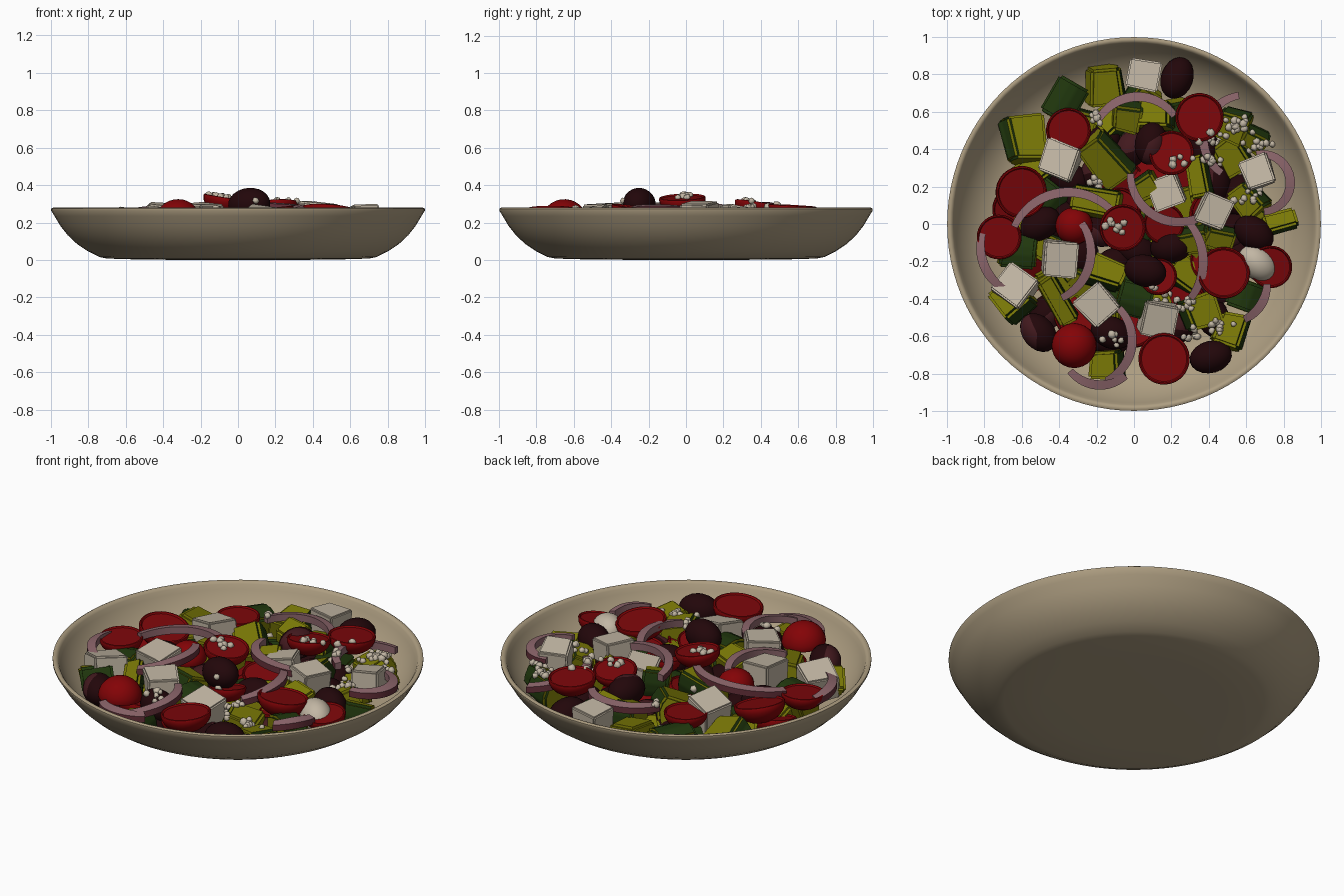
import bpy, bmesh, math, random
from mathutils import Matrix, Vector

if "Cube" in bpy.data.objects:
    bpy.data.objects.remove(bpy.data.objects["Cube"])

random.seed(7)


def mat(name, r, g, b):
    m = bpy.data.materials.new(name)
    m.diffuse_color = (r, g, b, 1)
    m.use_nodes = True
    m.node_tree.nodes["Principled BSDF"].inputs["Base Color"].default_value = m.diffuse_color
    return m


CERAMIC = mat("cream_ceramic", 0.42, 0.34, 0.22)
RED = mat("tomato_red", 0.23, 0.001, 0.002)
PULP = mat("tomato_cut", 0.20, 0.002, 0.003)
OLIVE = mat("olive_dark", 0.016, 0.002, 0.003)
OLIVE2 = mat("olive_purple", 0.055, 0.010, 0.013)
FLESH = mat("cucumber_flesh", 0.20, 0.195, 0.002)
SKIN = mat("cucumber_skin", 0.014, 0.037, 0.004)
FETA = mat("white_cheese", 0.54, 0.47, 0.37)
ONION = mat("onion_pale", 0.26, 0.13, 0.145)
PEEL = mat("onion_peel", 0.13, 0.03, 0.042)

# inner wall of the bowl, from rim to centre
INNER = [(0.966, 0.266), (0.955, 0.24), (0.92, 0.18), (0.87, 0.125), (0.81, 0.08),
         (0.74, 0.05), (0.66, 0.038), (0, 0.034)]


def floor_z(r):
    for (r1, z1), (r0, z0) in zip(INNER, INNER[1:]):
        if r >= r0:
            return z0 + (z1 - z0) * (r - r0) / (r1 - r0)
    return 0.034


def finish(name, bm, mats, smooth=40):
    bmesh.ops.recalc_face_normals(bm, faces=bm.faces)
    me = bpy.data.meshes.new(name)
    bm.to_mesh(me)
    bm.free()
    for m in mats:
        me.materials.append(m)
    ob = bpy.data.objects.new(name, me)
    bpy.context.collection.objects.link(ob)
    bpy.ops.object.select_all(action='DESELECT')
    ob.select_set(True)
    bpy.context.view_layer.objects.active = ob
    bpy.ops.object.shade_smooth_by_angle(angle=math.radians(smooth))
    return ob


def surface(x, y):
    # gentle mound of the salad
    return 0.275 - 0.08 * (x * x + y * y)


def settle(bm):
    # keep every piece inside the bowl
    for v in bm.verts:
        v.co.z = max(v.co.z, floor_z(min(v.co.xy.length, 0.96)) + 0.008)


def place(bm, x, y, yaw, top=None, tilt=0.2):
    # turn a piece and rest its highest point at the given height
    rot = (Matrix.Rotation(math.radians(yaw), 4, 'Z')
           @ Matrix.Rotation(random.uniform(-tilt, tilt), 4, 'X')
           @ Matrix.Rotation(random.uniform(-tilt, tilt), 4, 'Y'))
    bm.transform(rot)
    top = surface(x, y) + random.uniform(-0.01, 0.015) if top is None else top
    bm.transform(Matrix.Translation((x, y, top - max(v.co.z for v in bm.verts))))
    settle(bm)


def tomato_half(x, y, r, top=None, tilt=0.25, dome=False):
    # half tomato with a recessed cut face
    bm = bmesh.new()
    prof = [(0, -0.006), (r * 0.88, -0.006), (r * 0.93, 0.002), (r * 0.98, 0.0)]
    prof += [(r * math.cos(a), -r * 0.75 * math.sin(a) - 0.006)
             for a in [i * math.pi / 14 for i in range(8)]]
    vs = [bm.verts.new((px, 0, pz)) for px, pz in prof]
    es = [bm.edges.new(p) for p in zip(vs, vs[1:])]
    bmesh.ops.spin(bm, geom=vs + es, cent=(0, 0, 0), axis=(0, 0, 1),
                   angle=2 * math.pi, steps=28)
    bmesh.ops.remove_doubles(bm, verts=bm.verts, dist=0.0005)
    for f in bm.faces:
        c = f.calc_center_median()
        f.material_index = int(c.z > -0.01 and max(v.co.xy.length for v in f.verts) < r * 0.9)
    if dome:
        bm.transform(Matrix.Rotation(math.pi, 4, 'X') @ Matrix.Scale(1.25, 4, (0, 0, 1)))
    place(bm, x, y, random.uniform(0, 360), top, tilt)
    finish("tomato_half", bm, [RED, PULP])


def olive(x, y, yaw, top=None, size=0.115, patch=False, white=False):
    bm = bmesh.new()
    bmesh.ops.create_uvsphere(bm, u_segments=20, v_segments=12, radius=1)
    if patch:
        for f in bm.faces:
            f.material_index = int(f.calc_center_median().dot(Vector((-0.5, -0.75, 0.4))) > 0.45)
    bm.transform(Matrix.Diagonal((size, size * 0.75, size * 0.75, 1)))
    place(bm, x, y, yaw, top)
    finish("cheese_ball" if white else "olive", bm, [FETA] if white else [OLIVE, OLIVE2])


def cucumber(x, y, yaw, w=0.2, l=0.2, top=None, skin_up=False, tilt=0.25):
    # wedge-shaped chunk, skin on its rounded outer side
    bm = bmesh.new()
    sec = [(-.5, -.36), (-.5, .36), (.3, .5), (.44, .26), (.5, 0), (.44, -.26), (.3, -.5)]
    face = bm.faces.new([bm.verts.new((px * w, -l / 2, pz * 0.19)) for px, pz in sec])
    ext = bmesh.ops.extrude_face_region(bm, geom=[face])
    k, skew = random.uniform(0.8, 0.95), random.uniform(-0.15, 0.15)
    for v in ext["geom"]:
        if isinstance(v, bmesh.types.BMVert):
            v.co.y += l + skew * v.co.x
            v.co.x *= k
    bmesh.ops.recalc_face_normals(bm, faces=bm.faces)
    bmesh.ops.bevel(bm, geom=bm.edges[:], offset=0.014, segments=2, affect='EDGES',
                    clamp_overlap=True)
    bm.normal_update()
    for f in bm.faces:
        f.material_index = int(f.normal.x > 0.7)
    if skin_up:
        bm.transform(Matrix.Rotation(-math.pi / 2, 4, 'Y'))
    place(bm, x, y, yaw, top, tilt)
    finish("cucumber_chunk", bm, [FLESH, SKIN], 50)


def feta(x, y, yaw, top=None, s=0.185):
    # crumbly cheese cube
    bm = bmesh.new()
    bmesh.ops.create_cube(bm, size=1)
    for v in bm.verts:
        v.co += Vector([random.uniform(-0.06, 0.06) for _ in range(3)])
    bm.transform(Matrix.Diagonal((s, s, s * 0.85, 1)))
    bmesh.ops.bevel(bm, geom=bm.edges[:], offset=0.009, segments=2, affect='EDGES')
    place(bm, x, y, yaw, top)
    finish("cheese_cube", bm, [FETA], 50)


def onion(cx, cy, r, a0, a1, lift=0.0):
    # curved slice, peel on the outer side
    bm = bmesh.new()
    n, rings = 18, []
    for i in range(n + 1):
        t = i / n
        a = math.radians(a0 + (a1 - a0) * t)
        w = 0.025 * (0.75 + 0.25 * math.sin(math.pi * t))
        ring = []
        for dr, dz in ((-w, -0.022), (w, -0.022), (w, 0.014), (-w, 0.02)):
            x, y = cx + (r + dr) * math.cos(a), cy + (r + dr) * math.sin(a)
            z = surface(x, y) + lift + 0.015 * math.sin(math.pi * t)
            ring.append(bm.verts.new((x, y, z + dz)))
        rings.append(ring)
    for p, q in zip(rings, rings[1:]):
        for k in range(4):
            f = bm.faces.new((p[k], p[(k + 1) % 4], q[(k + 1) % 4], q[k]))
            f.material_index = int(k == 1)
    bm.faces.new(rings[0])
    bm.faces.new(rings[-1])
    finish("onion_slice", bm, [ONION, PEEL])


# shallow bowl turned from a profile
bm = bmesh.new()
profile = [(0, 0), (0.5, 0.002), (0.70, 0.008), (0.74, 0.016), (0.80, 0.046), (0.86, 0.086),
           (0.91, 0.133), (0.95, 0.184), (0.98, 0.235), (0.998, 0.264), (0.998, 0.274),
           (0.988, 0.28), (0.975, 0.277)] + INNER
vs = [bm.verts.new((x, 0, z)) for x, z in profile]
es = [bm.edges.new(p) for p in zip(vs, vs[1:])]
bmesh.ops.spin(bm, geom=vs + es, cent=(0, 0, 0), axis=(0, 0, 1), angle=2 * math.pi, steps=96)
bmesh.ops.remove_doubles(bm, verts=bm.verts, dist=0.0005)
finish("bowl", bm, [CERAMIC], 50)

# buried lower layer, spread in a spiral
for i in range(56):
    r, a = 0.67 * math.sqrt((i + 0.5) / 56), i * 2.39996
    x, y = r * math.cos(a), r * math.sin(a)
    low, yaw = surface(x, y) - 0.085, random.uniform(0, 360)
    kind = i % 5
    if kind in (0, 3):
        cucumber(x, y, yaw, 0.19, 0.2, low, skin_up=i % 15 == 0)
    elif kind == 1:
        tomato_half(x, y, 0.12, low, 0.4)
    else:
        olive(x, y, yaw, low, patch=kind == 4)

# tomato halves, cut side up
for x, y, r, top in [(-.60, .17, .14, .27), (-.72, -.07, .12, .25), (-.06, -.02, .125, .355),
                     (.48, -.26, .14, .30), (.16, -.72, .138, .29), (.73, -.23, .115, .25),
                     (.35, .57, .13, .30), (.20, .38, .12, .325), (-.35, .50, .12, .25),
                     (.16, .0, .11, .26), (.13, -.28, .10, .27)]:
    tomato_half(x, y, r, top, 0.2)
# tomatoes, round side up
tomato_half(-.32, -.65, .12, .325, .15, True)
tomato_half(-.32, -.01, .10, .29, .15, True)

# olives
for x, y, yaw, top, patch in [(.23, .78, 70, .27, 0), (.09, .43, 80, .31, 1), (.06, -.25, -15, .385, 0),
                              (-.51, -.58, -50, .26, 1), (-.12, -.58, -20, .27, 0),
                              (.41, -.71, 15, .27, 0), (.64, -.05, -35, .28, 0),
                              (-.50, .0, 30, .24, 0), (.20, -.12, 10, .25, 0)]:
    olive(x, y, yaw, top, patch=bool(patch))
olive(.66, -.21, -40, .28, .115, white=True)

# cheese cubes
for x, y, yaw, top in [(.05, .80, -10, .28), (-.39, .34, -20, .30), (.18, .17, 20, .30),
                       (.43, .07, -25, .315), (.66, .28, 20, .30), (-.39, -.18, -5, .31),
                       (-.64, -.34, -35, .285), (-.19, -.43, 40, .31), (.13, -.51, -15, .30)]:
    feta(x, y, yaw, top, 0.165 if x > 0 and y > 0 else 0.185)

# cucumber chunks: flesh side up
for x, y, yaw, w, l in [(-.15, .74, 5, .22, .2), (-.59, .45, 190, .25, .24), (-.15, .35, 40, .22, .28),
                        (-.04, .58, 80, .18, .15), (.12, .58, -5, .22, .15), (.53, .53, 70, .2, .17),
                        (.64, .46, 60, .14, .14), (.35, .25, 10, .13, .22), (.78, .01, -75, .12, .18),
                        (.45, -.07, 75, .15, .16), (-.15, -.27, 250, .18, .2), (-.41, -.40, 30, .12, .28),
                        (-.64, -.41, -50, .22, .18), (-.14, -.75, 0, .2, .15), (.35, -.47, 200, .22, .18),
                        (.52, -.57, -20, .18, .18), (.32, -.08, 100, .15, .18), (-.20, .12, 80, .16, .26),
                        (.62, .13, 40, .18, .18), (.06, .2, 120, .15, .15)]:
    cucumber(x, y, yaw, w, l)
# cucumber chunks: skin side up
for x, y, yaw, l in [(-.37, .66, -30, .22), (-.62, -.15, 85, .2), (.0, -.40, 75, .18), (.59, -.38, -20, .16)]:
    cucumber(x, y, yaw, 0.18, l, skin_up=True, tilt=0.15)

# onion slices: centre, radius, start and end angle
for arc in [(.02, .44, .24, 35, 155), (.60, .46, .23, 100, 235), (.68, .22, .155, -85, 100),
            (.24, .27, .26, 180, 320), (-.35, -.15, .32, 40, 155), (-.50, -.15, .27, -65, 35),
            (.05, -.20, .32, -38, 40), (-.55, -.12, .27, 165, 240), (-.25, -.62, .24, -65, 45),
            (-.18, -.65, .21, 220, 310), (.50, -.32, .21, -65, 0)]:
    onion(*arc)

# cheese crumbs resting on whatever lies below
bpy.context.view_layer.update()
deps = bpy.context.evaluated_depsgraph_get()
for cx, cy, n in [(-.20, .57, 8), (.43, .45, 10), (.56, .53, 16), (.66, .43, 10), (-.20, .22, 9),
                  (-.10, .0, 9), (.21, .35, 6), (.44, .33, 7), (.27, -.43, 10), (.30, -.58, 8),
                  (.46, -.54, 10), (-.10, -.60, 6), (.62, .15, 9), (.16, -.37, 6)]:
    bm = bmesh.new()
    for _ in range(n):
        x, y = random.gauss(cx, 0.033), random.gauss(cy, 0.024)
        hit, loc, *_rest = bpy.context.scene.ray_cast(deps, Vector((x, y, 1)), Vector((0, 0, -1)))
        z, rad = (loc.z if hit else 0.2), random.uniform(0.014, 0.022)
        lump = bmesh.ops.create_icosphere(bm, subdivisions=2, radius=rad,
                                          matrix=Matrix.Translation((x, y, z + 0.004)))
        for v in lump["verts"]:
            v.co += Vector([random.uniform(-0.15, 0.15) * rad for _ in range(3)])
    finish("cheese_crumbs", bm, [FETA], 60)
